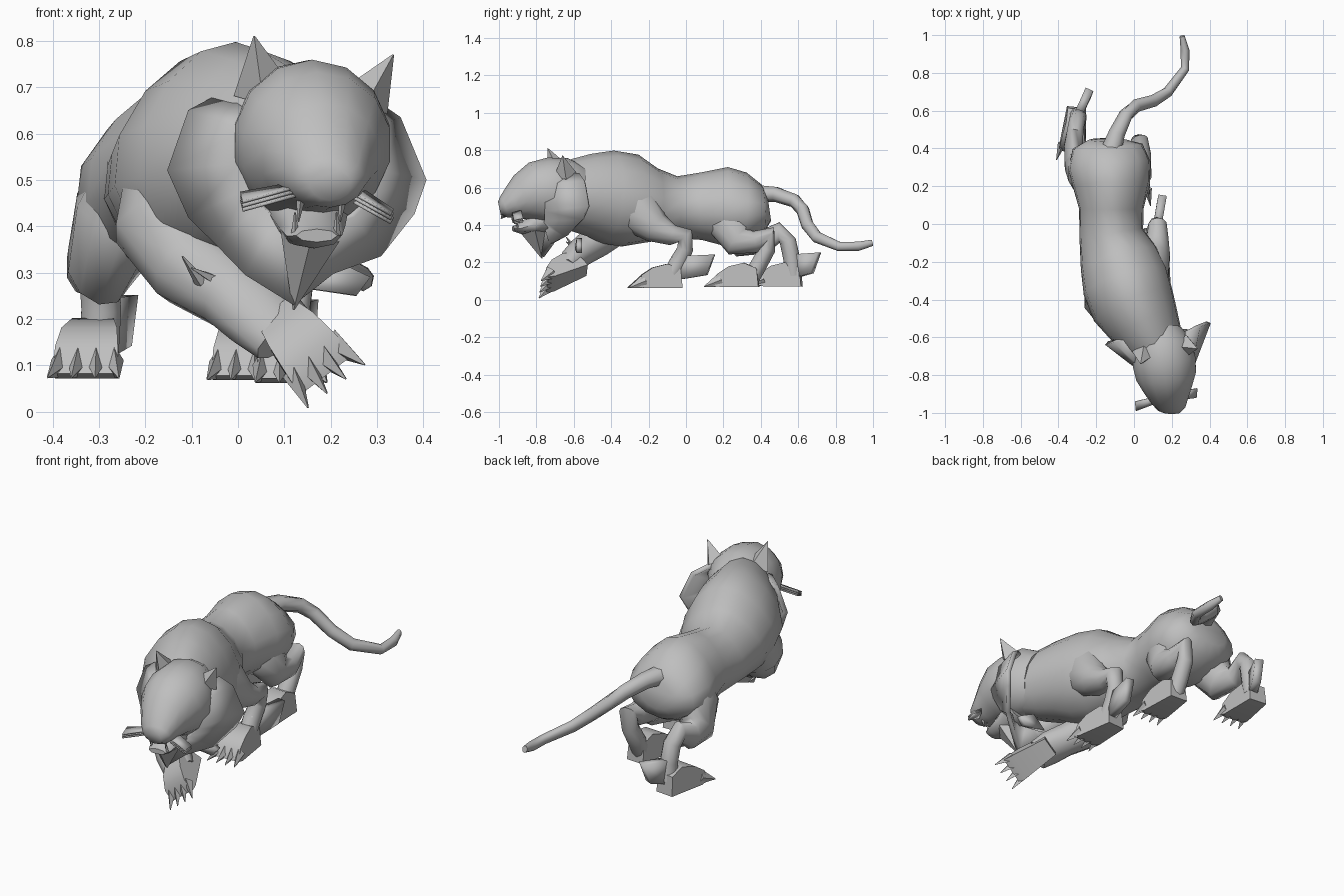
import bpy, bmesh, math
from mathutils import Vector

cube = bpy.data.objects.get("Cube")
if cube:
    bpy.data.objects.remove(cube, do_unlink=True)

fur = bpy.data.materials.new("plain grey")
fur.use_nodes = True
fur.diffuse_color = (.52, .52, .52, 1)
fur.node_tree.nodes["Principled BSDF"].inputs["Base Color"].default_value = fur.diffuse_color


def finish(name, bm, angle=50):
    """Turn a bmesh into a named, shaded object."""
    bmesh.ops.recalc_face_normals(bm, faces=bm.faces)
    mesh = bpy.data.meshes.new(name)
    bm.to_mesh(mesh)
    bm.free()
    mesh.materials.append(fur)
    obj = bpy.data.objects.new(name, mesh)
    bpy.context.scene.collection.objects.link(obj)
    bpy.ops.object.select_all(action='DESELECT')
    obj.select_set(True)
    bpy.context.view_layer.objects.active = obj
    bpy.ops.object.shade_smooth_by_angle(angle=math.radians(angle))
    return obj


def loft(name, stations, sides=10, angle=60, pinch=0):
    """Skin elliptical rings (x, y, z, side radius, other radius) along a path."""
    bm = bmesh.new()
    points = [Vector(s[:3]) for s in stations]
    rings = []
    for i, (point, station) in enumerate(zip(points, stations)):
        before, after = points[max(i - 1, 0)], points[min(i + 1, len(points) - 1)]
        tangent = (after - before).normalized()
        side = Vector((1, 0, 0))
        side = (side - tangent * side.dot(tangent)).normalized()
        other = tangent.cross(side)
        ring = []
        for k in range(sides):
            s, c = math.sin(math.tau * k / sides), math.cos(math.tau * k / sides)
            ring.append(bm.verts.new(point + side * station[3] * s * (1 - pinch * max(c, 0))
                                     + other * station[4] * c))
        rings.append(ring)
    for a, b in zip(rings, rings[1:]):
        for k in range(sides):
            m = (k + 1) % sides
            bm.faces.new((a[k], a[m], b[m], b[k]))
    bm.faces.new(rings[0])
    bm.faces.new(rings[-1])
    return finish(name, bm, angle)


def spike(name, base, tip, wide, deep=None):
    loft(name, [(*base, wide, deep or wide), (*tip, .002, .002)], 4, 20)


def plate(name, corners, thickness=.008):
    bm = bmesh.new()
    bm.faces.new([bm.verts.new(c) for c in corners])
    obj = finish(name, bm, 20)
    solid = obj.modifiers.new("thickness", 'SOLIDIFY')
    solid.thickness = thickness
    solid.offset = 0


def foot(name, origin, forward, up, fin_reach=0):
    """Wedge shaped paw with a flat sole, four stout claws and maybe a heel fin."""
    origin, f, u = Vector(origin), Vector(forward).normalized(), Vector(up)
    u = (u - f * u.dot(f)).normalized()
    s = f.cross(u)

    def at(along, across, high):
        return origin + f * along + s * across + u * high

    profile = [(-.1, .05, 0), (-.09, .045, .1), (-.02, .045, .13),
               (.06, .06, .11), (.12, .068, .07), (.14, .072, .01), (.1, .07, 0)]
    bm = bmesh.new()
    left = [bm.verts.new(at(a, w, h)) for a, w, h in profile]
    right = [bm.verts.new(at(a, -w, h)) for a, w, h in profile]
    bm.faces.new(left)
    bm.faces.new(right)
    for i in range(len(profile)):
        j = (i + 1) % len(profile)
        bm.faces.new((left[i], left[j], right[j], right[i]))
    finish(name, bm, 40)
    for i in range(4):
        across = (i - 1.5) * .038
        spike(f"{name}_claw_{i + 1}", at(.1, across, .038),
              at(.19, across * 1.35, .002), .022, .038)
    if fin_reach:
        plate(name + "_heel_fin", [at(-.05, -.01, .04), at(-.05, -.01, .17),
                                   at(-fin_reach, -.06, .18),
                                   at(.04 - fin_reach, -.05, .07)], .045)


# Trunk from rump to neck
loft("body", [
    (-.14, .445, .49, .1, .07), (-.14, .41, .485, .19, .13),
    (-.13, .31, .485, .225, .195), (-.12, .21, .5, .21, .21),
    (-.12, .08, .5, .175, .18), (-.12, -.05, .495, .175, .165),
    (-.08, -.18, .505, .215, .2), (-.045, -.3, .53, .237, .25),
    (-.005, -.42, .55, .23, .25), (.05, -.52, .56, .2, .22),
    (.1, -.62, .56, .17, .19), (.14, -.69, .56, .14, .16)], 14, 60, .2)

# Tail
loft("tail", [
    (-.13, .36, .57, .06, .05), (-.09, .48, .565, .045, .042),
    (-.04, .58, .53, .038, .038), (.01, .625, .48, .035, .036),
    (.1, .65, .4, .032, .034), (.18, .7, .335, .028, .032),
    (.27, .82, .285, .024, .026), (.27, .92, .287, .024, .026),
    (.255, .995, .305, .014, .018)], 7)

# Hind legs
loft("right_hind_leg", [
    (-.2, .25, .54, .09, .1), (-.25, .28, .42, .11, .14),
    (-.3, .33, .31, .075, .1), (-.32, .42, .31, .052, .065),
    (-.31, .5, .36, .045, .055), (-.3, .545, .31, .045, .045),
    (-.295, .565, .22, .045, .045), (-.3, .575, .13, .045, .045)])
foot("right_hind_foot", (-.315, .52, .072), (-.1, -1, 0), (0, 0, 1), .2)
loft("left_hind_leg", [
    (-.06, .25, .54, .09, .1), (-.02, .25, .4, .1, .14),
    (.03, .28, .31, .07, .085), (.04, .37, .31, .052, .058),
    (.03, .445, .345, .045, .05), (.025, .435, .27, .043, .043),
    (.02, .385, .18, .045, .045), (.02, .345, .11, .045, .045)])
foot("left_hind_foot", (.022, .29, .068), (-.06, -1, 0), (0, 0, 1))

# Standing front leg
loft("left_front_leg", [
    (.06, -.34, .56, .1, .13), (.09, -.25, .47, .1, .13),
    (.115, -.16, .385, .08, .085), (.125, -.07, .345, .06, .055),
    (.125, -.005, .34, .05, .05), (.12, -.005, .27, .043, .043),
    (.11, -.04, .2, .045, .048), (.11, -.08, .13, .045, .045)])
foot("left_front_foot", (.105, -.12, .062), (.05, -1, 0), (0, 0, 1), .27)

# Reaching front leg with raised paw
loft("right_front_leg", [
    (-.14, -.34, .54, .1, .13), (-.15, -.4, .4, .12, .13),
    (-.1, -.48, .31, .095, .09), (-.01, -.56, .255, .088, .078),
    (.05, -.61, .21, .09, .068), (.1, -.645, .165, .08, .05)])
foot("right_front_paw", (.147, -.615, .122), (.35, -.87, -.36), (-.5, -.48, .72))
plate("right_paw_fin", [(.12, -.58, .27), (.2, -.57, .33),
                        (.285, -.57, .29), (.255, -.57, .25)], .03)
for i in range(2):
    spike(f"elbow_tuft_{i + 1}", (-.04 - i * .04, -.6, .28),
          (-.1 - i * .02, -.64, .31 + i * .025), .015)

# Head and muzzle
loft("head", [
    (.13, -.59, .56, .13, .16), (.15, -.66, .58, .165, .18),
    (.16, -.73, .58, .172, .18), (.17, -.8, .57, .163, .168),
    (.18, -.87, .545, .13, .13), (.19, -.93, .515, .1, .088),
    (.2, -.975, .495, .075, .058), (.2, -.998, .49, .045, .035)], 14, 60)
loft("lower_jaw", [
    (.15, -.72, .44, .09, .08), (.16, -.82, .4, .072, .05),
    (.165, -.89, .38, .06, .028), (.17, -.925, .38, .045, .014)], 8)
spike("chin_beard", (.155, -.81, .38), (.12, -.77, .22), .065, .08)
for i, across in enumerate((-.045, .045)):
    spike(f"upper_fang_{i + 1}", (.18 + across, -.93, .455),
          (.175 + across, -.925, .41), .009)
    spike(f"lower_fang_{i + 1}", (.168 + across, -.9, .38),
          (.168 + across, -.91, .43), .009)

# Ears
spike("right_ear", (.055, -.68, .69), (.035, -.74, .81), .065, .06)
spike("left_ear", (.275, -.645, .67), (.335, -.66, .77), .055, .06)

# Cheek ruff: a jagged collar flaring back from the face
outline = [(-.03, -.6, .68), (-.1, -.62, .645), (-.145, -.63, .52),
           (-.1, -.65, .42), (-.04, -.69, .36), (.02, -.72, .295),
           (.12, -.77, .23), (.2, -.72, .3), (.3, -.64, .34),
           (.37, -.55, .43), (.395, -.52, .5), (.34, -.54, .63), (.28, -.57, .67)]
bm = bmesh.new()
centre = Vector((.16, -.75, .55))
outer = [bm.verts.new(p) for p in outline]
inner = []
for p in outline:
    out = Vector(p) - centre
    out.y = 0
    inner.append(bm.verts.new(centre + out.normalized() * .15))
for i in range(len(outline) - 1):
    bm.faces.new((inner[i], inner[i + 1], outer[i + 1], outer[i]))
ruff = finish("cheek_ruff", bm, 30)
thick = ruff.modifiers.new("thickness", 'SOLIDIFY')
thick.thickness = .025
thick.offset = 0

# Whiskers
for i in range(3):
    drop = i * .009
    plate(f"right_whisker_{i + 1}", [
        (.13, -.91, .495 - drop), (.13, -.945, .485 - drop),
        (.01, -.99, .452 - drop), (.005, -.94, .472 - drop)], .006)
    plate(f"left_whisker_{i + 1}", [
        (.25, -.93, .47 - drop), (.275, -.88, .475 - drop),
        (.335, -.87, .435 - drop), (.33, -.92, .425 - drop)], .006)
